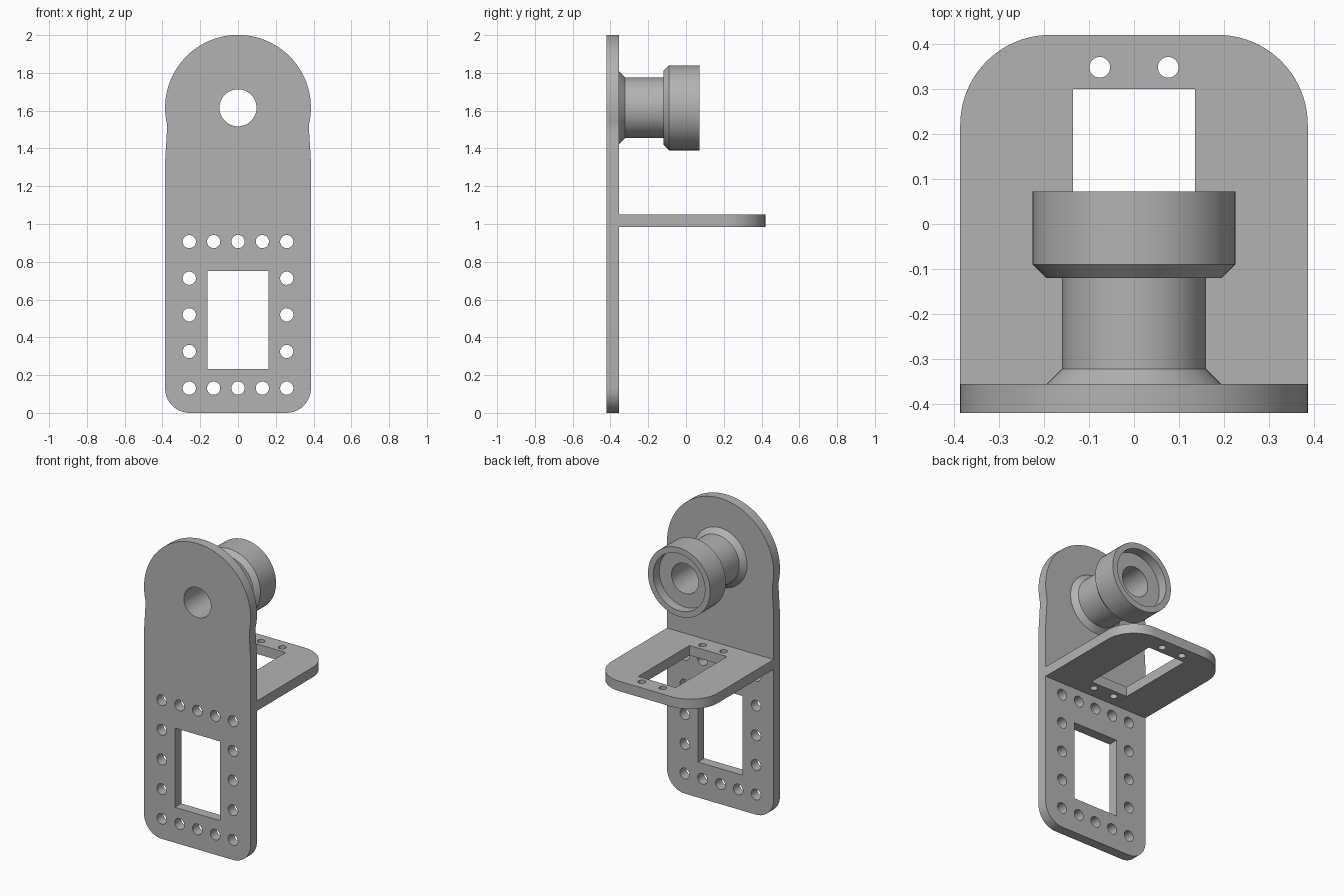
import bpy, bmesh
from math import cos, sin, pi, radians
from mathutils import Matrix

cube = bpy.data.objects.get("Cube")
if cube:
    bpy.data.objects.remove(cube, do_unlink=True)

grey = bpy.data.materials.new("plain grey")
grey.use_nodes = True
COLOUR = (0.45, 0.45, 0.45, 1)
grey.diffuse_color = COLOUR
grey.node_tree.nodes["Principled BSDF"].inputs["Base Color"].default_value = COLOUR

THICK = 0.065
HALF = 0.386
AXIS_Z = 1.615
BORE = 0.098


def arc(cx, cy, r, start, end, n):
    return [(cx + r * cos(radians(start + (end - start) * i / n)),
             cy + r * sin(radians(start + (end - start) * i / n))) for i in range(n + 1)]


def circle(cx, cy, r, n=32):
    return arc(cx, cy, r, 0, 360, n)[:-1]


def rect(x, y0, y1):
    return [(-x, y0), (x, y0), (x, y1), (-x, y1)]


def mirrored(right):
    """Close an outline from its right half, listed bottom to top."""
    return right + [(-x, y) for x, y in reversed(right) if x > 1e-5]


def finish(obj):
    bpy.ops.object.select_all(action='DESELECT')
    obj.select_set(True)
    bpy.context.view_layer.objects.active = obj
    bpy.ops.object.shade_smooth_by_angle(angle=radians(30))


def sheet(name, loops, matrix):
    """Flat plate with holes: first loop is the outline, the rest are cut out."""
    curve = bpy.data.curves.new(name, 'CURVE')
    curve.dimensions = '2D'
    curve.fill_mode = 'BOTH'
    curve.extrude = THICK / 2
    for loop in loops:
        spline = curve.splines.new('POLY')
        spline.points.add(len(loop) - 1)
        for point, (x, y) in zip(spline.points, loop):
            point.co = (x, y, 0, 1)
        spline.use_cyclic_u = True
    temp = bpy.data.objects.new(name + "_outline", curve)
    bpy.context.collection.objects.link(temp)
    bpy.context.view_layer.update()
    mesh = bpy.data.meshes.new_from_object(temp.evaluated_get(bpy.context.evaluated_depsgraph_get()))
    bpy.data.objects.remove(temp, do_unlink=True)
    bm = bmesh.new()
    bm.from_mesh(mesh)
    bmesh.ops.remove_doubles(bm, verts=bm.verts, dist=1e-5)
    bmesh.ops.recalc_face_normals(bm, faces=bm.faces)
    bm.transform(matrix)
    bm.to_mesh(mesh)
    bm.free()
    mesh.materials.clear()
    mesh.materials.append(grey)
    obj = bpy.data.objects.new(name, mesh)
    bpy.context.collection.objects.link(obj)
    finish(obj)


# Upright plate: rounded foot, slight waist, round head
right = arc(HALF - 0.13, 0.13, 0.13, -90, 0, 12)
right += [(HALF, 1.33), (0.382, 1.4), (0.378, 1.46), (0.376, 1.5)]
right += arc(0, AXIS_Z, HALF, -13, 90, 40)
holes = [circle(0, AXIS_Z, BORE, 64), rect(0.162, 0.232, 0.75)]
for col in range(-2, 3):
    for row in range(5):
        if abs(col) == 2 or row in (0, 4):
            holes.append(circle(col * 0.129, 0.131 + row * 0.194, 0.035))
sheet("upright_plate", [mirrored(right)] + holes,
      Matrix.Translation((0, -0.42 + THICK / 2, 0)) @ Matrix.Rotation(pi / 2, 4, 'X'))

# Shelf with a rectangular opening and two pairs of screw holes
right = [(HALF, -0.36)] + arc(HALF - 0.2, 0.22, 0.2, 0, 90, 20)
holes = [rect(0.136, -0.23, 0.3)]
holes += [circle(x, y, 0.023) for x in (-0.076, 0.076) for y in (-0.28, 0.348)]
sheet("shelf", [mirrored(right)] + holes, Matrix.Translation((0, 0, 1.017)))

# Bearing hub: turned profile (radius, y) with a bore and a recessed end
profile = [(BORE, -0.355), (0.193, -0.355), (0.16, -0.322), (0.16, -0.12),
           (0.195, -0.12), (0.225, -0.09), (0.225, 0.072), (0.187, 0.072),
           (0.187, 0.01), (BORE, 0.01)]
SEG = 64
bm = bmesh.new()
rings = [[bm.verts.new((r * cos(2 * pi * i / SEG), y, AXIS_Z + r * sin(2 * pi * i / SEG)))
          for i in range(SEG)] for r, y in profile]
for a, b in zip(rings, rings[1:] + rings[:1]):
    for i in range(SEG):
        j = (i + 1) % SEG
        bm.faces.new((a[i], a[j], b[j], b[i]))
bmesh.ops.recalc_face_normals(bm, faces=bm.faces)
mesh = bpy.data.meshes.new("bearing_hub")
bm.to_mesh(mesh)
bm.free()
mesh.materials.append(grey)
hub = bpy.data.objects.new("bearing_hub", mesh)
bpy.context.collection.objects.link(hub)
finish(hub)
